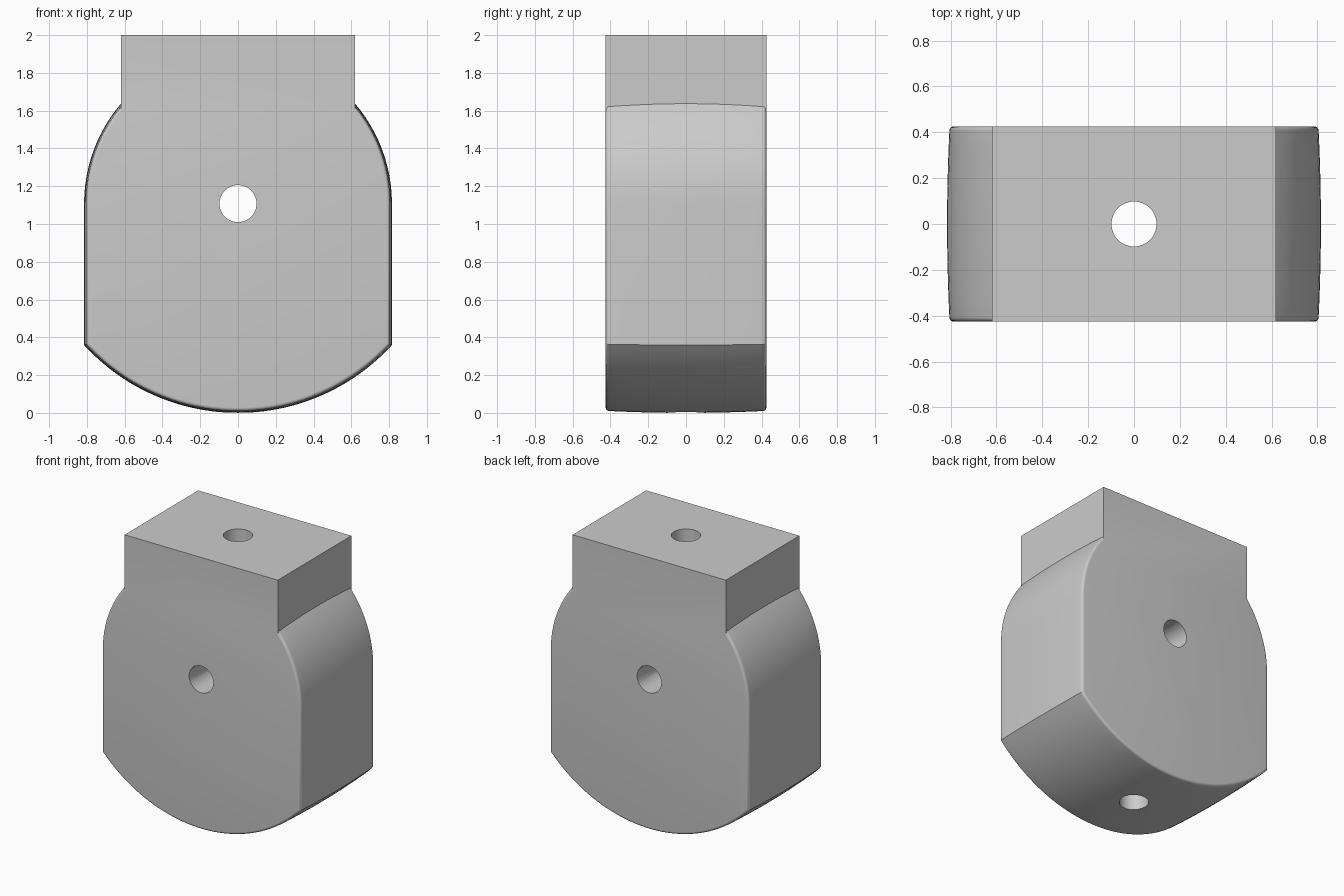
import bpy, bmesh
from math import sin, cos, asin, sqrt, pi, radians

cube = bpy.data.objects.get("Cube")
if cube:
    bpy.data.objects.remove(cube, do_unlink=True)

grey = bpy.data.materials.new("plain grey")
grey.use_nodes = True
COLOUR = (0.6, 0.6, 0.6, 1)
grey.diffuse_color = COLOUR
grey.node_tree.nodes["Principled BSDF"].inputs["Base Color"].default_value = COLOUR

HALF_DEPTH, HALF_WIDTH, NECK = 0.425, 0.815, 0.62
CENTRE, FOOT_RADIUS, TOP = 1.108, 1.104, 2.0
EDGE, BULGE, HOLE = 0.018, 0.01, 0.098


def outline(inset):
    """Right half of the section from the foot upward, then mirrored."""
    w, foot = HALF_WIDTH - inset, FOOT_RADIUS - inset
    end = asin(w / foot)
    half = [(foot * sin(end * i / 20), CENTRE - 0.004 - foot * cos(end * i / 20))
            for i in range(21)]
    rise = asin(sqrt(w * w - NECK * NECK) / w)
    half += [(w * cos(rise * i / 12), CENTRE + w * sin(rise * i / 12))
             for i in range(13)]
    half.append((NECK, TOP))
    return half + [(-x, z) for x, z in reversed(half[1:])]


def sections():
    """Depth and inset pairs: a shallow crown ending in rounded edges."""
    flat = HALF_DEPTH - EDGE
    rounded = [(flat + EDGE * sin(a), BULGE + EDGE * (1 - cos(a)))
               for a in (pi / 2 * i / 6 for i in range(1, 7))]
    crown = [(flat * i / 6, BULGE * (i / 6) ** 2) for i in range(7)]
    front = crown + rounded
    return [(-y, d) for y, d in reversed(front[1:])] + front


# Body and neck lofted through the sections
bm = bmesh.new()
rings = [[bm.verts.new((x, y, z)) for x, z in outline(d)] for y, d in sections()]
for a, b in zip(rings, rings[1:]):
    for i in range(len(a)):
        j = (i + 1) % len(a)
        bm.faces.new((a[i], a[j], b[j], b[i]))
bm.faces.new(rings[0])
bm.faces.new(rings[-1])
bmesh.ops.recalc_face_normals(bm, faces=bm.faces)
mesh = bpy.data.meshes.new("block_body")
bm.to_mesh(mesh)
bm.free()
mesh.materials.append(grey)
body = bpy.data.objects.new("block_body", mesh)
bpy.context.collection.objects.link(body)


# Drilled holes through the front and through the top
def drill(name, rotation):
    bpy.ops.mesh.primitive_cylinder_add(vertices=48, radius=HOLE, depth=4,
                                        location=(0, 0, CENTRE), rotation=rotation)
    cutter = bpy.context.object
    cutter.name = name
    cutter.data.materials.append(grey)
    cutter.hide_render = True
    cut = body.modifiers.new(name, 'BOOLEAN')
    cut.operation = 'DIFFERENCE'
    cut.solver = 'EXACT'
    cut.object = cutter
    bpy.ops.object.select_all(action='DESELECT')
    body.select_set(True)
    bpy.context.view_layer.objects.active = body
    bpy.ops.object.modifier_apply(modifier=name)
    bpy.data.objects.remove(cutter, do_unlink=True)


drill("cross_hole", (pi / 2, 0, 0))
drill("upright_hole", (0, 0, 0))

bpy.ops.object.shade_smooth_by_angle(angle=radians(30))
